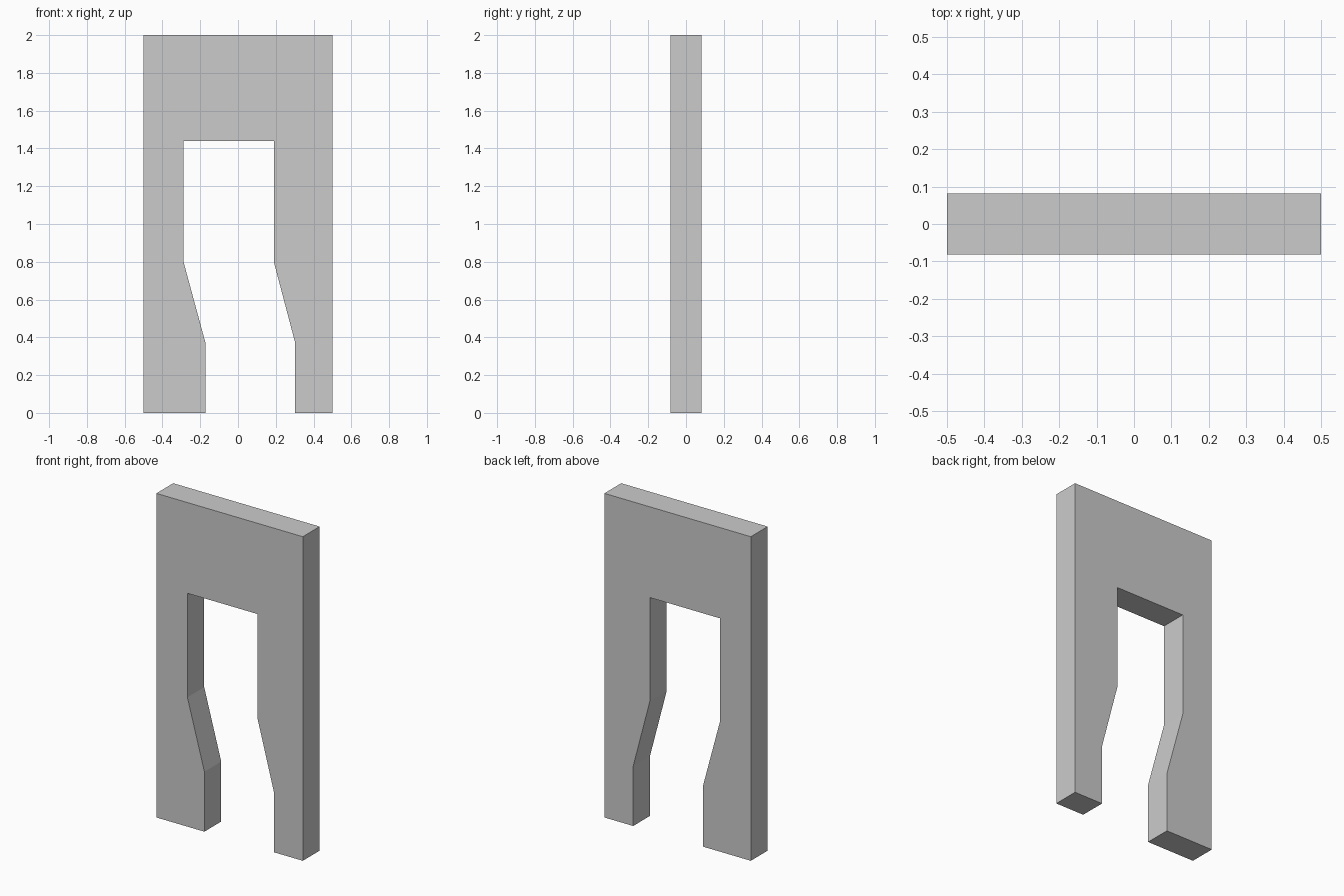
import bpy, bmesh
from mathutils import Vector

if "Cube" in bpy.data.objects:
    bpy.data.objects.remove(bpy.data.objects["Cube"])

HALF_DEPTH = 0.082

# Front outline (x, z): outer rectangle with a stepped, slanting opening
outline = [
    (-0.5, 0), (-0.172, 0), (-0.172, 0.37), (-0.288, 0.798), (-0.288, 1.44),
    (0.19, 1.44), (0.19, 0.798), (0.303, 0.37), (0.303, 0),
    (0.5, 0), (0.5, 2), (-0.5, 2),
]

# Wall slab: extrude the outline from front to back
bm = bmesh.new()
face = bm.faces.new([bm.verts.new((x, -HALF_DEPTH, z)) for x, z in outline])
back = bmesh.ops.extrude_face_region(bm, geom=[face], use_keep_orig=True)["geom"]
bmesh.ops.translate(bm, vec=Vector((0, 2 * HALF_DEPTH, 0)),
                    verts=[g for g in back if isinstance(g, bmesh.types.BMVert)])
bmesh.ops.recalc_face_normals(bm, faces=bm.faces[:])

mesh = bpy.data.meshes.new("doorway_wall")
bm.to_mesh(mesh)
bm.free()
wall = bpy.data.objects.new("doorway_wall", mesh)
bpy.context.collection.objects.link(wall)
